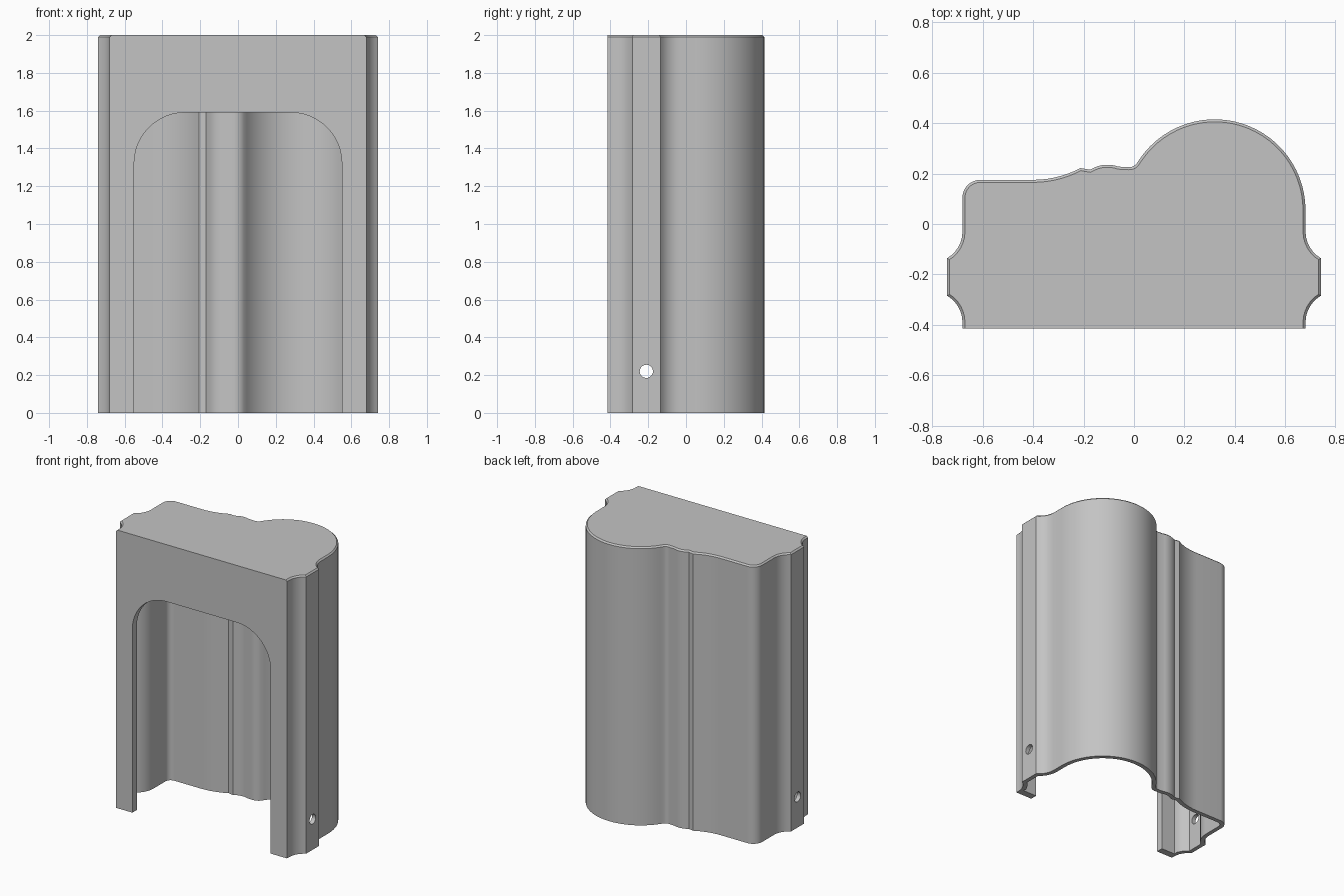
import bpy, bmesh, math
from mathutils import Vector

if "Cube" in bpy.data.objects:
    bpy.data.objects.remove(bpy.data.objects["Cube"])

WALL, FRONT, PLATE, HEIGHT = 0.03, -0.415, 0.05, 2.0

grey = bpy.data.materials.new("plain grey")
grey.use_nodes = True
grey.diffuse_color = (0.55, 0.55, 0.55, 1)
grey.node_tree.nodes["Principled BSDF"].inputs["Base Color"].default_value = (0.55, 0.55, 0.55, 1)


def arc(cx, cy, r, a0, a1, n):
    angles = [math.radians(a0 + (a1 - a0) * i / n) for i in range(n + 1)]
    return [Vector((cx + r * math.cos(a), cy + r * math.sin(a))) for a in angles]


def offset(path, d):
    """Shift an open path to its left by d with mitred corners."""
    out = []
    for i, p in enumerate(path):
        a = (p - path[i - 1]).normalized() if i else None
        b = (path[i + 1] - p).normalized() if i < len(path) - 1 else None
        a, b = a or b, b or a
        na, nb = Vector((-a.y, a.x)), Vector((-b.y, b.x))
        out.append(p + (na + nb) * d / (1 + na.dot(nb)))
    return out


def loft(name, rings):
    """Solid from equal-length rings of 3D points."""
    bm = bmesh.new()
    loops = [[bm.verts.new(p) for p in ring] for ring in rings]
    n = len(loops[0])
    for low, high in zip(loops, loops[1:]):
        for i in range(n):
            j = (i + 1) % n
            bm.faces.new((low[i], low[j], high[j], high[i]))
    bm.faces.new(loops[0][::-1])
    bm.faces.new(loops[-1])
    bmesh.ops.recalc_face_normals(bm, faces=bm.faces)
    mesh = bpy.data.meshes.new(name)
    bm.to_mesh(mesh)
    bm.free()
    obj = bpy.data.objects.new(name, mesh)
    bpy.context.collection.objects.link(obj)
    mesh.materials.append(grey)
    return obj


def level(path, z):
    return [(p.x, p.y, z) for p in path]


def cut(obj, cutter):
    mod = obj.modifiers.new(cutter.name, "BOOLEAN")
    mod.operation, mod.solver, mod.object = "DIFFERENCE", "EXACT", cutter
    bpy.context.view_layer.objects.active = obj
    bpy.ops.object.modifier_apply(modifier=mod.name)
    bpy.data.objects.remove(cutter)


# Side rail: two concave flutes around a flat rib
rail = [Vector((0.68, FRONT))]
rail += arc(0.802, -0.39, 0.122, 180, 120, 6)
rail += arc(0.802, -0.03, 0.122, 240, 180, 6)
left_rail = [Vector((-p.x, p.y)) for p in reversed(rail)]

# Plan outline, anticlockwise from the front: rail, round bulge, hump, flat shoulder, rail
outline = rail + arc(0.32, 0.055, 0.36, 0, 146, 28)
outline += arc(-0.02, 0.265, 0.04, -45, -105, 5)
outline += arc(-0.105, 0.105, 0.13, 70, 122, 7)
outline += arc(-0.40, 0.575, 0.40, -62, -90, 7)
outline += arc(-0.61, 0.105, 0.07, 90, 180, 8) + left_rail

# Shell with a small chamfer round the top
rim = offset(outline, 0.01)
rim[0].y = rim[-1].y = FRONT
shell = loft("shell", [level(outline, 0), level(outline, HEIGHT - 0.01), level(rim, HEIGHT)])

# Cavity open at the bottom
back = FRONT + PLATE
inner = [p for p in offset(outline, WALL) if p.y > back + 0.005]
inner = [Vector((inner[0].x, back))] + inner + [Vector((inner[-1].x, back))]
cut(shell, loft("cavity", [level(inner, -0.1), level(inner, HEIGHT - 0.04)]))

# Arched front opening
arch = [Vector((-0.55, -0.1)), Vector((0.55, -0.1))]
arch += arc(0.28, 1.32, 0.27, 0, 90, 12) + arc(-0.28, 1.32, 0.27, 90, 180, 12)
cut(shell, loft("opening", [[(p.x, y, p.y) for p in arch] for y in (-0.6, -0.3)]))

# Pin hole through both rails
hole = arc(-0.21, 0.22, 0.035, 0, 345, 23)
cut(shell, loft("pin_hole", [[(x, p.x, p.y) for p in hole] for x in (-1, 1)]))

bpy.ops.object.select_all(action="DESELECT")
shell.select_set(True)
bpy.context.view_layer.objects.active = shell
bpy.ops.object.shade_smooth_by_angle(angle=math.radians(25))
